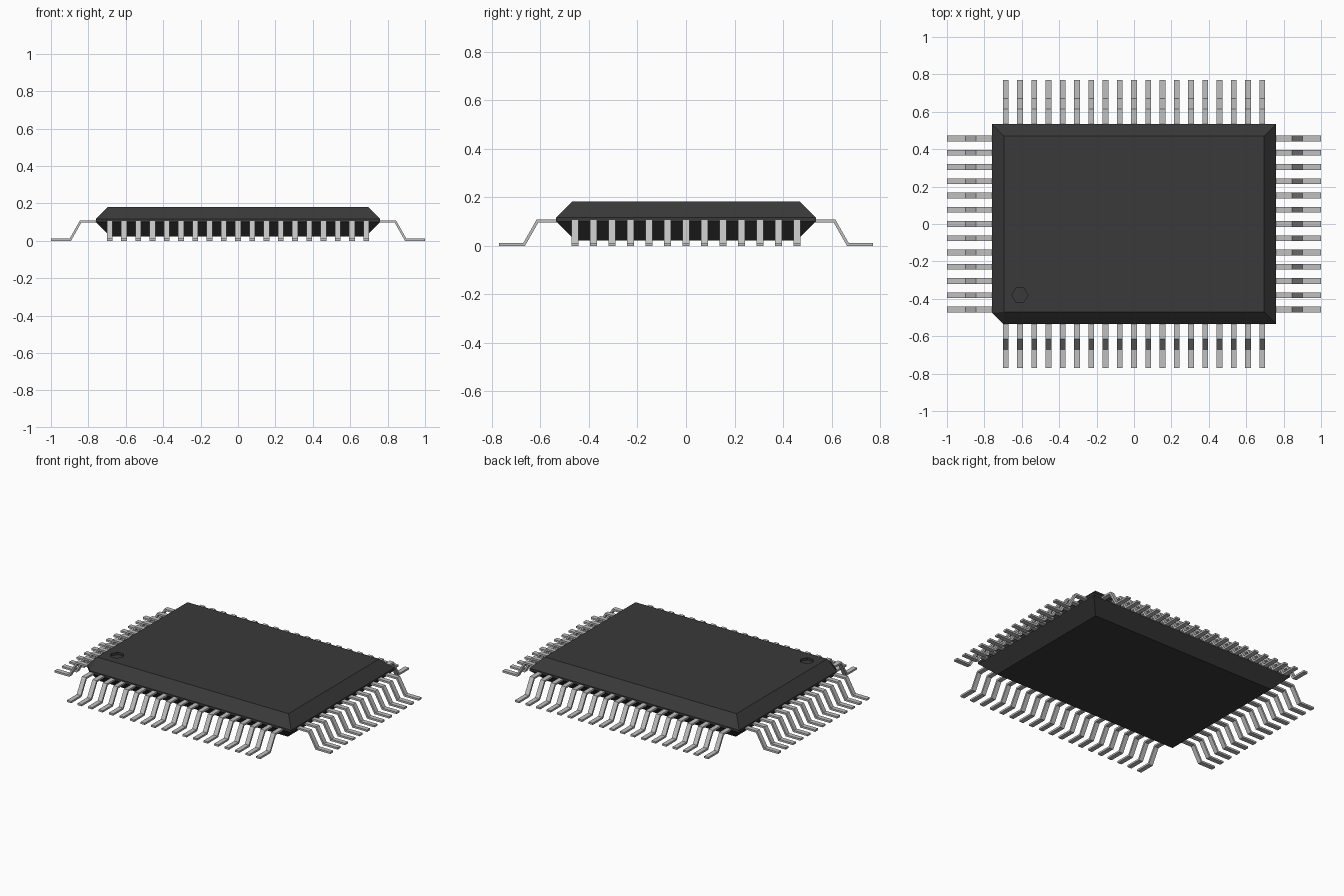
import bpy, bmesh
from math import pi, cos, sin
from mathutils import Vector

cube = bpy.data.objects.get("Cube")
if cube:
    bpy.data.objects.remove(cube, do_unlink=True)


def make_material(name, grey, metallic=0.0):
    mat = bpy.data.materials.new(name)
    mat.use_nodes = True
    colour = (grey, grey, grey, 1)
    mat.diffuse_color = colour
    mat.node_tree.nodes["Principled BSDF"].inputs["Base Color"].default_value = colour
    return mat


def make_object(name, bm, mat):
    bmesh.ops.remove_doubles(bm, verts=bm.verts, dist=0.0001)
    bmesh.ops.recalc_face_normals(bm, faces=bm.faces)
    mesh = bpy.data.meshes.new(name)
    bm.to_mesh(mesh)
    bm.free()
    mesh.materials.append(mat)
    obj = bpy.data.objects.new(name, mesh)
    bpy.context.collection.objects.link(obj)
    return obj


def loft(rings):
    """Closed solid through rings that have equal point counts."""
    bm = bmesh.new()
    loops = [[bm.verts.new(p) for p in ring] for ring in rings]
    for low, high in zip(loops, loops[1:]):
        for i in range(len(low)):
            j = (i + 1) % len(low)
            bm.faces.new((low[i], low[j], high[j], high[i]))
    bm.faces.new(loops[0])
    bm.faces.new(loops[-1])
    return bm


black = make_material("black plastic", 0.041)
metal = make_material("lead grey", 0.53)


# Package body: bevelled slab with one cut corner at the widest band
def body_ring(x, y, z, cut):
    return [Vector(p) for p in ((x, -y, z), (x, y, z), (-x, y, z),
                                (-x, -y + cut, z), (-x + cut, -y, z))]


body = make_object("package_body", loft([
    body_ring(0.68, 0.455, 0.022, 0),
    body_ring(0.76, 0.535, 0.1, 0.06),
    body_ring(0.76, 0.535, 0.116, 0.06),
    body_ring(0.695, 0.47, 0.182, 0)]), black)

# Shallow hexagonal dimple marking the first lead
hexagon = [(-0.61 + 0.043 * cos(i * pi / 3), -0.38 + 0.043 * sin(i * pi / 3))
           for i in range(6)]
cutter = make_object("dimple_cutter", loft(
    [[Vector((x, y, z)) for x, y in hexagon] for z in (0.167, 0.25)]), black)
cutter.hide_render = True
cut = body.modifiers.new("dimple", 'BOOLEAN')
cut.operation = 'DIFFERENCE'
cut.solver = 'EXACT'
cut.object = cutter
bpy.context.view_layer.objects.active = body
bpy.ops.object.modifier_apply(modifier=cut.name)
bpy.data.objects.remove(cutter, do_unlink=True)

# Gull-wing leads: one extruded profile, arrayed along each side
PITCH = 0.0762
HALF_WIDTH = 0.015
PROFILE = [(0, 0), (0.107, 0), (0.162, 0.097), (0.25, 0.097),
           (0.25, 0.109), (0.155, 0.109), (0.1, 0.012), (0, 0.012)]


def lead_row(name, tip, count, angle):
    start = -PITCH * (count - 1) / 2
    rings = [[Vector((tip - d, start + side, z)) for d, z in PROFILE]
             for side in (-HALF_WIDTH, HALF_WIDTH)]
    row = make_object(name, loft(rings), metal)
    array = row.modifiers.new("row", 'ARRAY')
    array.count = count
    array.use_relative_offset = False
    array.use_constant_offset = True
    array.constant_offset_displace = (0, PITCH, 0)
    row.rotation_euler.z = angle


lead_row("left_leads", 1, 13, 0)
lead_row("back_leads", 0.77, 19, pi / 2)
lead_row("right_leads", 1, 13, pi)
lead_row("front_leads", 0.77, 19, -pi / 2)
